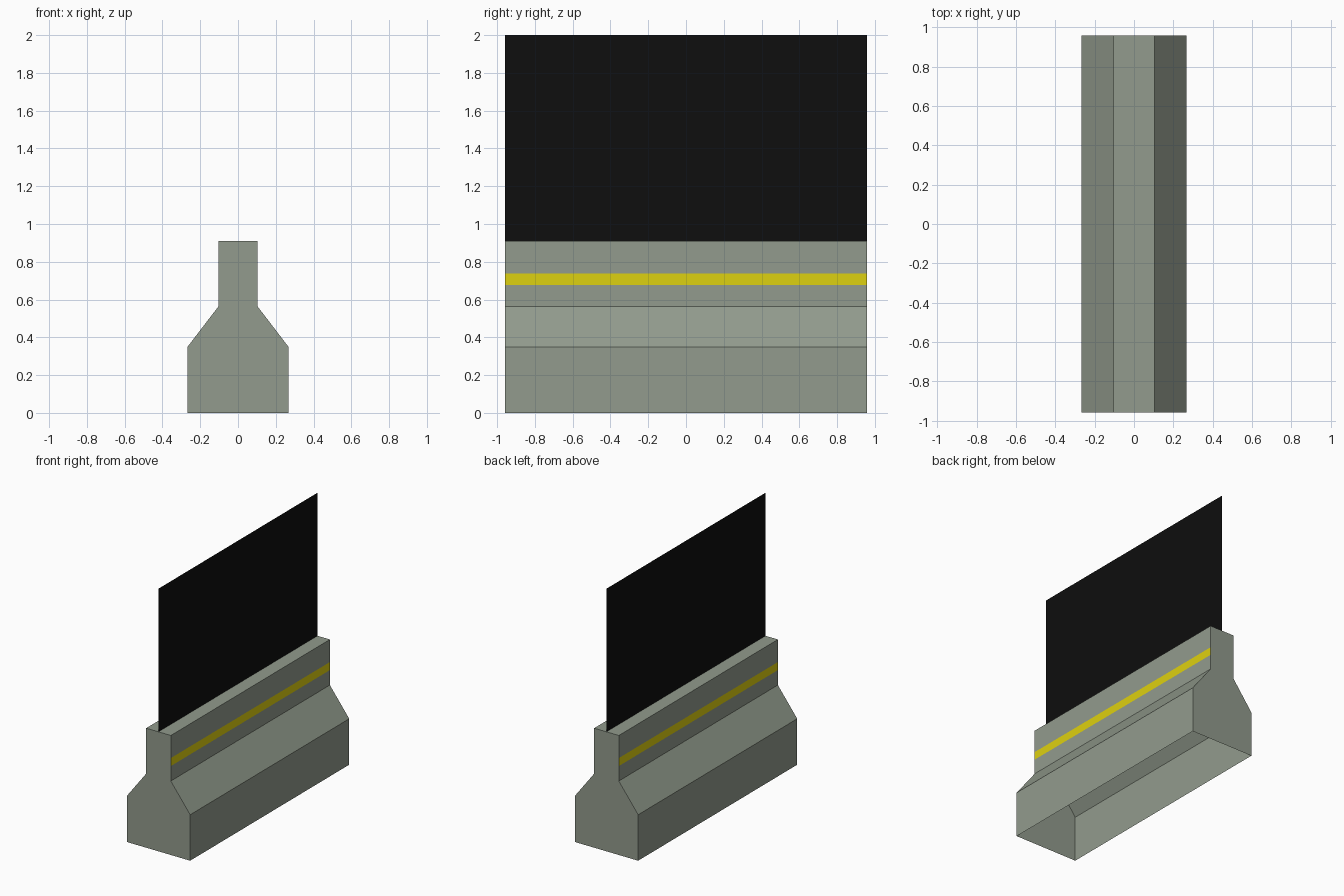
import bpy

if "Cube" in bpy.data.objects:
    bpy.data.objects.remove(bpy.data.objects["Cube"])

HALF_LEN = 0.957


def material(name, rgb):
    m = bpy.data.materials.new(name)
    m.diffuse_color = (*rgb, 1.0)
    m.use_nodes = True
    m.node_tree.nodes["Principled BSDF"].inputs["Base Color"].default_value = m.diffuse_color
    return m


concrete = material("concrete grey", (0.287, 0.328, 0.266))
yellow = material("stripe yellow", (0.73, 0.638, 0.005))
black = material("panel black", (0.0044, 0.0044, 0.0044))


def add_object(name, verts, faces, mats):
    mesh = bpy.data.meshes.new(name)
    mesh.from_pydata(verts, [], faces)
    for m in mats:
        mesh.materials.append(m)
    obj = bpy.data.objects.new(name, mesh)
    bpy.context.collection.objects.link(obj)
    return obj


# Barrier: half profile (x, z) mirrored, open underneath, stripe cut into the neck
STRIPE = (0.677, 0.738)
half = [(0.267, 0.0), (0.267, 0.35), (0.104, 0.563),
        (0.104, STRIPE[0]), (0.104, STRIPE[1]), (0.104, 0.91)]
profile = half + [(-x, z) for x, z in reversed(half)]
n = len(profile)
verts = [(x, y, z) for y in (-HALF_LEN, HALF_LEN) for x, z in profile]
faces = [(i, i + n, i + n + 1, i + 1) for i in range(n - 1)]
faces += [tuple(range(n)), tuple(reversed(range(n, 2 * n)))]
barrier = add_object("concrete_barrier", verts, faces, [concrete, yellow])

# Stripe colour: side faces between the two stripe heights
for p in barrier.data.polygons:
    if abs(p.normal.x) > 0.9 and STRIPE[0] < p.center.z < STRIPE[1]:
        p.material_index = 1

# Thin upright screen standing on the middle of the barrier
corners = [(0, -HALF_LEN, 0.91), (0, HALF_LEN, 0.91),
           (0, HALF_LEN, 2.0), (0, -HALF_LEN, 2.0)]
add_object("screen_panel", corners, [(0, 1, 2, 3)], [black])
